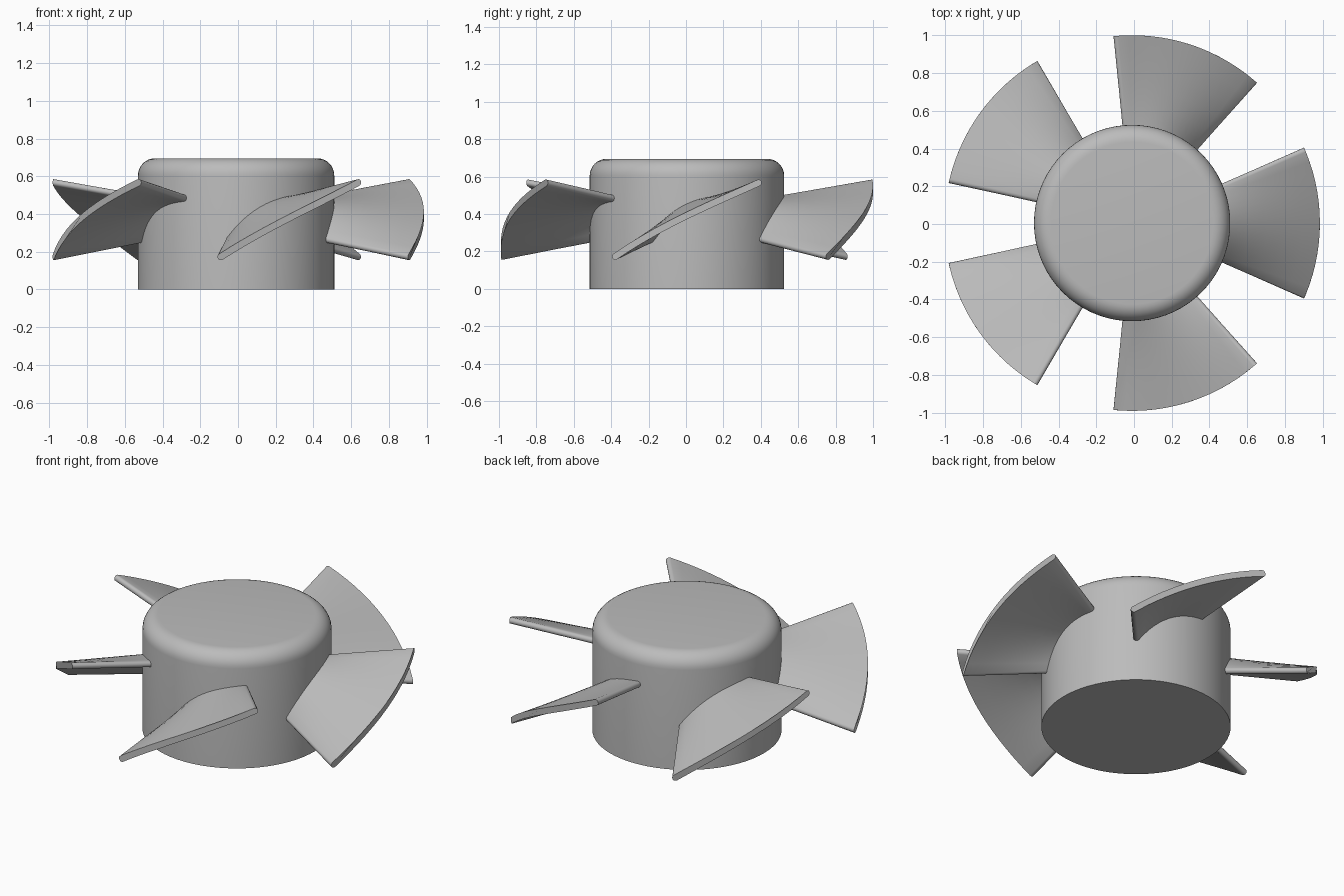
import bpy, bmesh, math
from mathutils import Vector

if "Cube" in bpy.data.objects:
    bpy.data.objects.remove(bpy.data.objects["Cube"], do_unlink=True)

CENTRE = Vector((-0.01, 0.005, 0))
HUB_R, HUB_H, ROUND = 0.52, 0.695, 0.09
ROOT_R, TIP_R = 0.44, 0.995
HALF_THICK = 0.018
HALF_ANGLE = math.radians(23.7)
BLADES = 5

grey = bpy.data.materials.new("plain grey")
grey.use_nodes = True
colour = (0.5, 0.5, 0.5, 1)
grey.diffuse_color = colour
grey.node_tree.nodes["Principled BSDF"].inputs["Base Color"].default_value = colour


def make_object(name, bm):
    bmesh.ops.recalc_face_normals(bm, faces=bm.faces)
    mesh = bpy.data.meshes.new(name)
    bm.to_mesh(mesh)
    bm.free()
    mesh.materials.append(grey)
    obj = bpy.data.objects.new(name, mesh)
    obj.location = CENTRE
    bpy.context.collection.objects.link(obj)
    bpy.ops.object.select_all(action="DESELECT")
    obj.select_set(True)
    bpy.context.view_layer.objects.active = obj
    bpy.ops.object.shade_smooth_by_angle(angle=math.radians(35))
    return obj


def loft(bm, rings):
    """Skin closed rings of points and cap both ends."""
    loops = [[bm.verts.new(p) for p in ring] for ring in rings]
    n = len(loops[0])
    for a, b in zip(loops, loops[1:]):
        for i in range(n):
            j = (i + 1) % n
            bm.faces.new((a[i], a[j], b[j], b[i]))
    bm.faces.new(loops[0])
    bm.faces.new(loops[-1])


# Hub: cylinder with a rounded top rim
def circle(r, z, n=72):
    return [(r * math.cos(math.tau * i / n), r * math.sin(math.tau * i / n), z)
            for i in range(n)]


profile = [(HUB_R, 0)]
for k in range(9):
    t = math.pi / 2 * k / 8
    profile.append((HUB_R - ROUND + ROUND * math.cos(t),
                    HUB_H - ROUND + ROUND * math.sin(t)))
bm = bmesh.new()
loft(bm, [circle(r, z) for r, z in profile])
make_object("hub", bm)


# Blade: arched section with round edges, twisting from root to tip
def blend(a, b, r):
    return a + (b - a) * (r - HUB_R) / (TIP_R - HUB_R)


def section(r, heading, steps=14, cap=6):
    low, high = blend(0.265, 0.173, r), blend(0.485, 0.567, r)
    arch = blend(0.06, 0.022, r)
    half = HALF_ANGLE * r - HALF_THICK

    def mid(u):
        z = (low + high) / 2 + (high - low) / 2 * u
        return Vector((half * u, z + arch * (1 - u * u) * (1 - 0.25 * u)))

    def normal(u):
        d = (mid(u + 0.01) - mid(u - 0.01)).normalized()
        return Vector((-d.y, d.x))

    def rounded_end(u):
        start = math.atan2(normal(u).y, normal(u).x) + (math.pi if u < 0 else 0)
        return [mid(u) + HALF_THICK * Vector((math.cos(start - math.pi * k / cap),
                                             math.sin(start - math.pi * k / cap)))
                for k in range(cap + 1)]

    us = [-1 + 2 * i / steps for i in range(1, steps)]
    pts = [mid(u) + normal(u) * HALF_THICK for u in us]
    pts += rounded_end(1)
    pts += [mid(u) - normal(u) * HALF_THICK for u in reversed(us)]
    pts += rounded_end(-1)
    return [(r * math.cos(heading + p.x / r), r * math.sin(heading + p.x / r), p.y)
            for p in pts]


for b in range(BLADES):
    bm = bmesh.new()
    radii = [ROOT_R + (TIP_R - ROOT_R) * i / 6 for i in range(7)]
    loft(bm, [section(r, math.tau * b / BLADES) for r in radii])
    make_object(f"blade_{b + 1}", bm)
